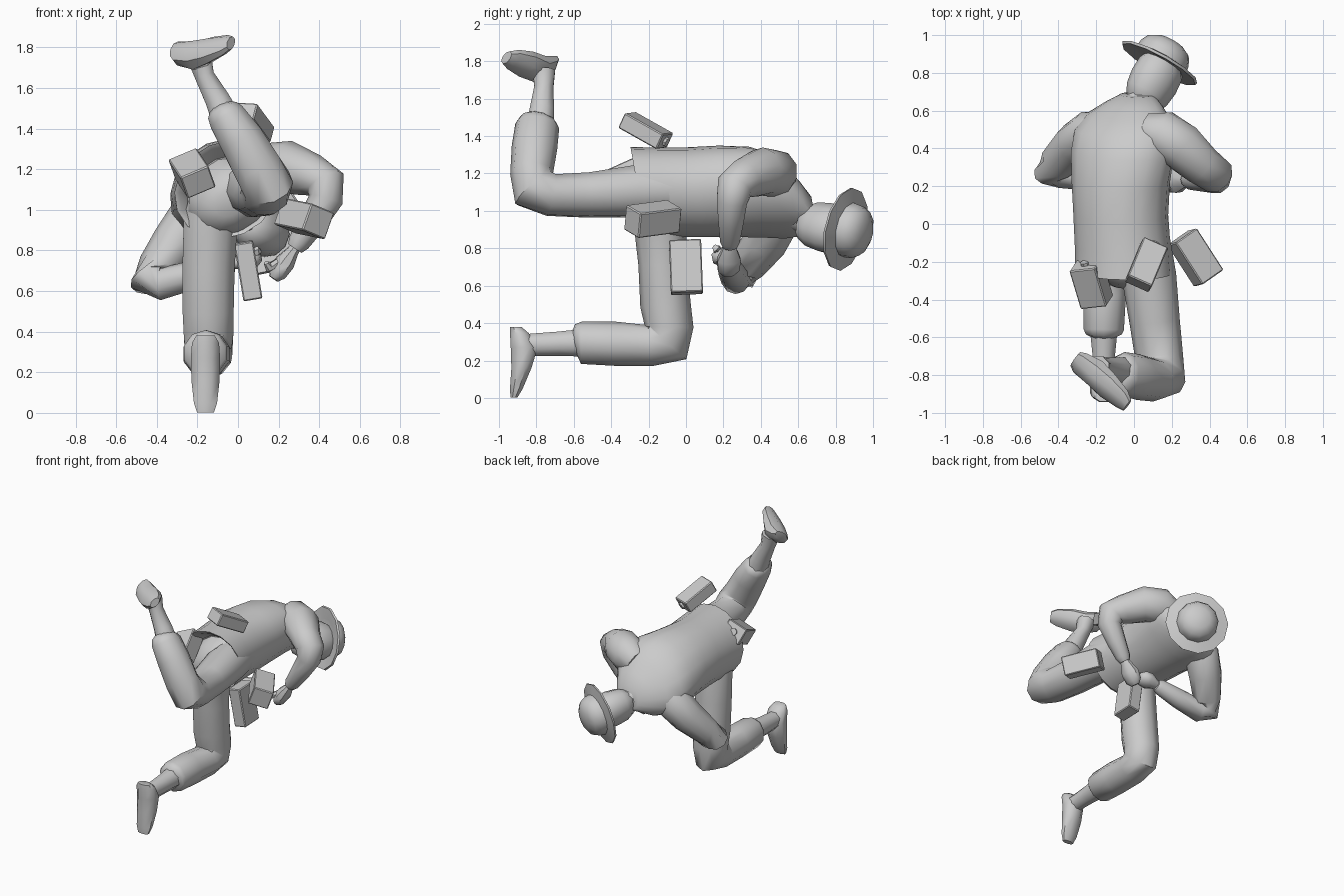
import bpy, bmesh, math
from mathutils import Vector, Matrix

grey = bpy.data.materials.new("plain grey")
grey.diffuse_color = (0.6, 0.6, 0.6, 1)


def finish(name, bm, angle=50):
    bmesh.ops.recalc_face_normals(bm, faces=bm.faces[:])
    me = bpy.data.meshes.new(name)
    bm.to_mesh(me)
    bm.free()
    me.materials.append(grey)
    ob = bpy.data.objects.new(name, me)
    bpy.context.collection.objects.link(ob)
    bpy.ops.object.select_all(action='DESELECT')
    ob.select_set(True)
    bpy.context.view_layer.objects.active = ob
    bpy.ops.object.shade_smooth_by_angle(angle=math.radians(angle))
    return ob


def loft(name, stations, side, sides=10, axis=None):
    """Skin elliptical rings (x, y, z, radius along side, other radius)."""
    bm = bmesh.new()
    pts = [Vector(s[:3]) for s in stations]
    rings = []
    for i, s in enumerate(stations):
        if axis:
            t = Vector(axis).normalized()
        else:
            t = Vector()
            if i:
                t += (pts[i] - pts[i - 1]).normalized()
            if i < len(pts) - 1:
                t += (pts[i + 1] - pts[i]).normalized()
            t.normalize()
        u = Vector(side)
        u = (u - t * u.dot(t)).normalized()
        v = t.cross(u)
        ra, rb = s[3], s[-1]
        rings.append([bm.verts.new(pts[i] + u * ra * math.cos(a) + v * rb * math.sin(a))
                      for a in (2 * math.pi * (k + 0.5) / sides for k in range(sides))])
    for r0, r1 in zip(rings, rings[1:]):
        for k in range(sides):
            j = (k + 1) % sides
            bm.faces.new((r0[k], r0[j], r1[j], r1[k]))
    bm.faces.new(rings[0])
    bm.faces.new(rings[-1])
    return finish(name, bm)


def pouch(name, centre, long, wide, size, stud=True):
    """Bevelled box, optionally with a small round stud on the end opposite to long."""
    l = Vector(long).normalized()
    w = Vector(wide)
    w = (w - l * w.dot(l)).normalized()
    n = l.cross(w)
    rot = Matrix((l, w, n)).transposed().to_4x4()
    bm = bmesh.new()
    bmesh.ops.create_cube(bm, size=1)
    bmesh.ops.scale(bm, vec=size, verts=bm.verts[:])
    bmesh.ops.bevel(bm, geom=bm.edges[:], offset=0.006, segments=1, affect='EDGES')
    if stud:
        place = Matrix.Translation((-size[0] / 2, 0, 0)) @ Matrix.Rotation(math.pi / 2, 4, 'Y')
        bmesh.ops.create_cone(bm, cap_ends=True, segments=8, radius1=0.026, radius2=0.026,
                              depth=0.03, matrix=place)
    bmesh.ops.transform(bm, matrix=Matrix.Translation(centre) @ rot, verts=bm.verts[:])
    finish(name, bm, 25)


# Jacket, rolled about the spine, with a hollow slanting hem
roll = math.radians(34)
across = (math.cos(roll), 0, math.sin(roll))
loft("jacket", [
    (-0.05, -0.15, 1.09, 0.20, 0.17),
    (-0.05, -0.245, 1.10, 0.250, 0.215),
    (-0.055, -0.255, 1.10, 0.268, 0.235),
    (-0.06, -0.12, 1.10, 0.262, 0.234),
    (-0.07, 0.05, 1.10, 0.257, 0.238),
    (-0.07, 0.22, 1.105, 0.270, 0.238),
    (-0.06, 0.38, 1.10, 0.295, 0.225),
    (-0.05, 0.49, 1.08, 0.290, 0.205),
    (-0.03, 0.57, 1.05, 0.245, 0.165),
    (-0.005, 0.635, 1.02, 0.165, 0.120),
    (0.015, 0.685, 0.99, 0.090, 0.085)], across, 16, (0, 0.985, 0.17))

# Seat of the trousers inside the hem
loft("trouser_seat", [
    (-0.04, -0.33, 1.03, 0.08, 0.06), (-0.04, -0.30, 1.035, 0.16, 0.12),
    (-0.045, -0.22, 1.05, 0.215, 0.175), (-0.05, -0.10, 1.08, 0.22, 0.19)], across, 12, (0, 1, 0.2))

# Neck and head
crown_axis = Vector((0.47, 0.86, -0.2)).normalized()
loft("neck", [(-0.01, 0.56, 1.0, 0.10), (0.03, 0.64, 0.96, 0.085), (0.08, 0.72, 0.92, 0.08)], across)
head_mid = Vector((0.105, 0.755, 0.91))
loft("head", [tuple(head_mid + crown_axis * h) + (ra, rb) for h, ra, rb in
              ((-0.165, 0.04, 0.05), (-0.14, 0.085, 0.10), (-0.08, 0.115, 0.130), (0, 0.125, 0.142),
               (0.08, 0.122, 0.135), (0.14, 0.09, 0.10))], across, 12, crown_axis)

# Round hat with a narrow brim
hat_mid = Vector((0.140, 0.862, 0.9))
loft("hat", [tuple(hat_mid + crown_axis * h) + (r,) for r, h in
             ((0.125, -0.005), (0.14, -0.008), (0.222, -0.02), (0.227, -0.006), (0.150, 0.012),
              (0.145, 0.05), (0.125, 0.09), (0.075, 0.118), (0.015, 0.126))], across, 12, crown_axis)

# Raised leg
loft("raised_trouser_leg", [
    (0.05, -0.08, 1.11, 0.14), (0.08, -0.28, 1.105, 0.145, 0.142), (0.11, -0.52, 1.085, 0.135, 0.122),
    (0.135, -0.72, 1.085, 0.128, 0.115), (0.145, -0.81, 1.12, 0.13, 0.135),
    (0.10, -0.825, 1.20, 0.125, 0.115), (0.02, -0.81, 1.34, 0.115, 0.122),
    (-0.055, -0.795, 1.455, 0.098, 0.118), (-0.075, -0.79, 1.485, 0.085, 0.10),
    (-0.085, -0.785, 1.505, 0.06)], (1, 0, 0.4))
loft("raised_calf", [(-0.06, -0.78, 1.45, 0.078), (-0.10, -0.77, 1.54, 0.066, 0.07),
                     (-0.165, -0.76, 1.66, 0.052, 0.055), (-0.19, -0.76, 1.75, 0.065)], (1, 0, 0.4), 8)
loft("raised_foot", [
    (-0.31, -0.715, 1.785, 0.055, 0.03), (-0.285, -0.735, 1.77, 0.072, 0.05),
    (-0.21, -0.785, 1.76, 0.078, 0.075), (-0.14, -0.855, 1.785, 0.082, 0.055),
    (-0.065, -0.925, 1.81, 0.065, 0.037), (-0.035, -0.96, 1.82, 0.042, 0.025)],
    (0.64, -0.75, 0), 8, (0.75, -0.64, 0.15))

# Bent lower leg
loft("lower_trouser_leg", [
    (-0.10, -0.15, 1.08, 0.14), (-0.135, -0.14, 0.94, 0.14, 0.14), (-0.145, -0.125, 0.72, 0.135, 0.13),
    (-0.147, -0.11, 0.50, 0.132, 0.135), (-0.145, -0.09, 0.38, 0.128, 0.13),
    (-0.145, -0.105, 0.305, 0.122, 0.145), (-0.15, -0.19, 0.28, 0.12, 0.11),
    (-0.155, -0.38, 0.29, 0.118, 0.118), (-0.16, -0.56, 0.295, 0.112, 0.113),
    (-0.16, -0.58, 0.295, 0.10), (-0.16, -0.60, 0.29, 0.06)], (1, 0, 0))
loft("lower_calf", [(-0.16, -0.55, 0.295, 0.08), (-0.16, -0.68, 0.29, 0.066, 0.07),
                    (-0.16, -0.80, 0.285, 0.056, 0.066), (-0.16, -0.87, 0.285, 0.06)], (1, 0, 0), 8)
loft("lower_foot", [
    (-0.16, -0.91, 0.38, 0.05, 0.033), (-0.16, -0.89, 0.345, 0.072, 0.055),
    (-0.16, -0.865, 0.27, 0.078, 0.078), (-0.16, -0.88, 0.16, 0.075, 0.058),
    (-0.16, -0.907, 0.05, 0.062, 0.037), (-0.16, -0.92, 0.002, 0.045, 0.02)],
    (1, 0, 0), 8, (0, 0, -1))

# Sleeves: shoulder, elbow, wrist
loft("upper_sleeve", [
    (0.07, 0.49, 1.17, 0.10), (0.15, 0.475, 1.20, 0.13), (0.25, 0.41, 1.21, 0.13),
    (0.36, 0.31, 1.17, 0.108), (0.432, 0.26, 1.13, 0.10), (0.432, 0.245, 1.05, 0.085),
    (0.365, 0.24, 0.94, 0.07), (0.30, 0.235, 0.84, 0.055), (0.28, 0.235, 0.81, 0.04)], (0, 1, 0))
loft("lower_sleeve", [
    (-0.15, 0.48, 1.02, 0.10), (-0.23, 0.475, 0.94, 0.128), (-0.31, 0.42, 0.83, 0.12),
    (-0.40, 0.33, 0.71, 0.10), (-0.44, 0.285, 0.655, 0.095), (-0.38, 0.265, 0.635, 0.08),
    (-0.20, 0.24, 0.685, 0.07), (-0.05, 0.22, 0.73, 0.055), (-0.02, 0.22, 0.735, 0.04)], (0, 1, 0))


# Fists with thumbs
def fist(name, wrist, tip, thumb):
    a, b, c = Vector(wrist), Vector(tip), Vector(thumb)
    loft(name, [tuple(a.lerp(b, f)) + (r, r * 0.75) for f, r in
                ((0, 0.032), (0.25, 0.042), (0.55, 0.068), (0.85, 0.062), (1, 0.035))], (0, 1, 0.2), 8)
    loft(name + "_thumb", [tuple(a.lerp(b, 0.4)) + (0.025,), tuple(c.lerp(b, 0.3)) + (0.024,),
                           tuple(c) + (0.014,)], (0, 1, 0.2), 6)


fist("upper_hand", (0.30, 0.235, 0.84), (0.175, 0.225, 0.66), (0.14, 0.17, 0.74))
fist("lower_hand", (-0.05, 0.22, 0.73), (0.11, 0.19, 0.77), (0.09, 0.15, 0.81))

# Four pouches floating round the waist
pouch("top_pouch", (0.065, -0.215, 1.43), (-0.085, -0.205, 0.115), (0.9, -0.4, -0.05), (0.25, 0.14, 0.09))
pouch("outer_pouch", (0.325, -0.177, 0.957), (0.145, -0.225, -0.03), (0.11, 0.12, -0.05),
      (0.265, 0.145, 0.14), False)
pouch("inner_pouch", (-0.226, -0.315, 1.18), (0.06, -0.2, -0.09), (0.8, 0.2, 0.4), (0.23, 0.15, 0.125))
pouch("lower_pouch", (0.05, 0, 0.70), (0.045, 0.01, -0.27), (0, 1, 0), (0.285, 0.172, 0.095), False)
